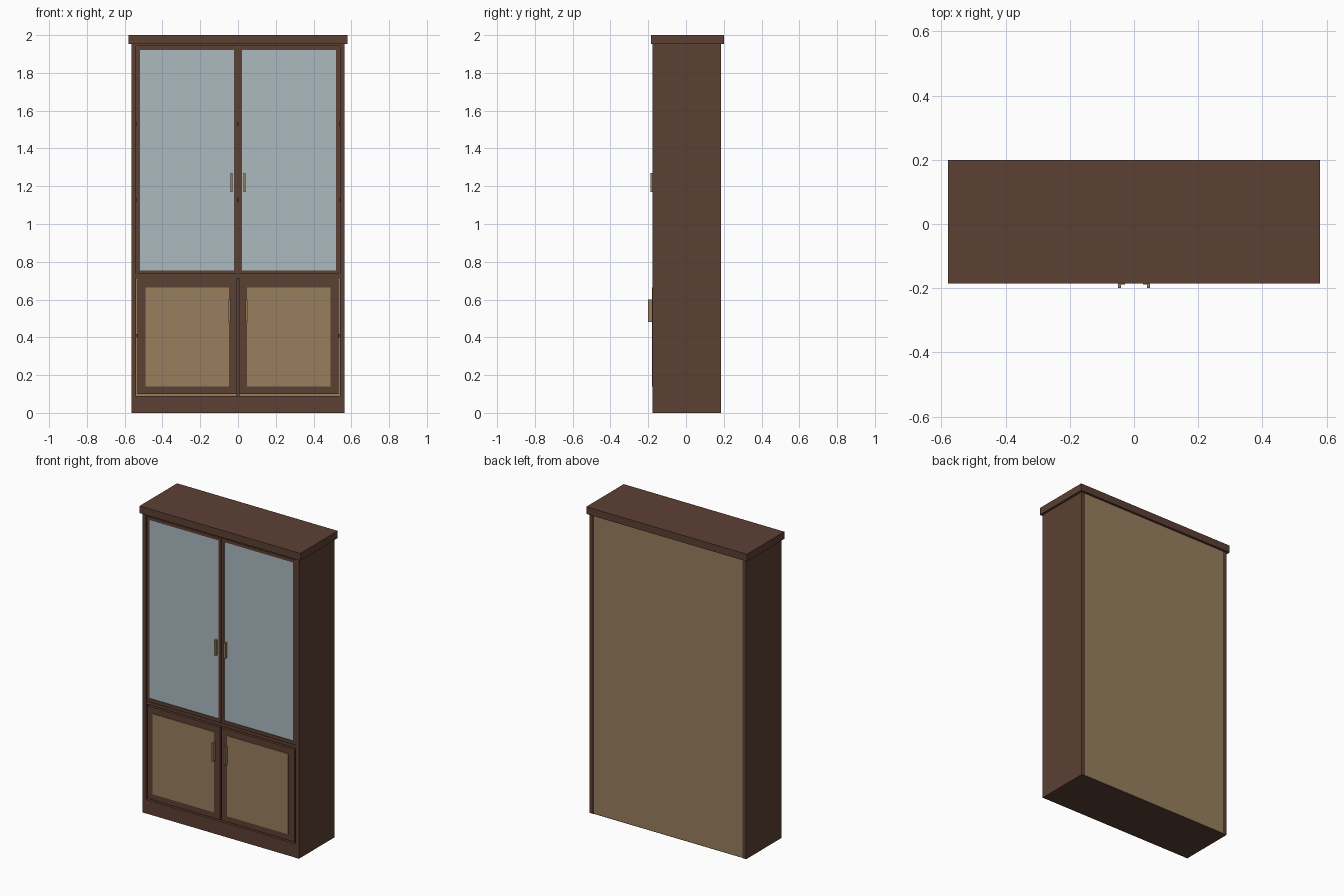
import bpy
import bmesh
from mathutils import Vector

cube = bpy.data.objects.get("Cube")
if cube:
    bpy.data.objects.remove(cube, do_unlink=True)


def material(name, colour):
    m = bpy.data.materials.new(name)
    m.use_nodes = True
    m.diffuse_color = (*colour, 1)
    m.node_tree.nodes["Principled BSDF"].inputs["Base Color"].default_value = (*colour, 1)
    return m


wood = material("dark walnut", (0.107, 0.051, 0.034))
tan = material("tan panel", (0.314, 0.209, 0.112))
glass = material("pale blue glass", (0.413, 0.491, 0.527))


def boxes(name, mat, *extents):
    """One object from boxes, each given as x, y and z ranges."""
    bm = bmesh.new()
    for ranges in extents:
        lo, hi = (Vector(c) for c in zip(*ranges))
        made = bmesh.ops.create_cube(bm, size=1)["verts"]
        bmesh.ops.scale(bm, vec=hi - lo, verts=made)
        bmesh.ops.translate(bm, vec=(lo + hi) / 2, verts=made)
    mesh = bpy.data.meshes.new(name)
    bm.to_mesh(mesh)
    bm.free()
    mesh.materials.append(mat)
    obj = bpy.data.objects.new(name, mesh)
    bpy.context.collection.objects.link(obj)
    return obj


def frame(name, x, y, z, stile, rail):
    """Rectangular door frame with an open middle."""
    (x0, x1), (z0, z1) = x, z
    inner = (x0 + stile, x1 - stile)
    return boxes(name, wood,
                 ((x0, inner[0]), y, z), ((inner[1], x1), y, z),
                 (inner, y, (z0, z0 + rail)), (inner, y, (z1 - rail, z1)))


def mirrored(side, a, b):
    return tuple(sorted((side * a, side * b)))


# Carcass
DEPTH = (-0.178, 0.186)
INNER = (-0.54, 0.54)
boxes("cornice", wood, ((-0.58, 0.58), (-0.186, 0.2), (1.953, 2)))
boxes("plinth", wood, (INNER, (-0.177, 0.183), (0, 0.09)))
boxes("middle_shelf", wood, (INNER, (-0.172, 0.17), (0.712, 0.732)))
boxes("upper_ceiling", wood, (INNER, (-0.174, 0.17), (1.942, 1.953)))
boxes("back_panel", tan, (INNER, (0.17, 0.185), (0.005, 1.953)))
boxes("centre_divider", wood, ((-0.008, 0.008), (-0.15, 0.17), (0.09, 0.712)))
boxes("inner_shelves", wood, *[(INNER, (-0.12, 0.17), (z, z + 0.018)) for z in (0.4, 1.12, 1.52)])

for word, s in (("left", 1), ("right", -1)):
    boxes(word + "_side", wood, (mirrored(s, 0.54, 0.565), DEPTH, (0, 1.953)))

    # Glazed upper door
    frame(word + "_upper_door", mirrored(s, 0.002, 0.537), (-0.174, -0.155), (0.735, 1.94), 0.018, 0.02)
    boxes(word + "_glass", glass, (mirrored(s, 0.02, 0.519), (-0.17, -0.164), (0.755, 1.92)))
    boxes(word + "_upper_handle", tan, (mirrored(s, 0.028, 0.041), (-0.189, -0.165), (1.17, 1.27)))

    # Panelled lower door
    frame(word + "_lower_door", mirrored(s, 0.006, 0.531), (-0.177, -0.157), (0.1, 0.705), 0.042, 0.04)
    boxes(word + "_lower_panel", tan, (mirrored(s, 0.048, 0.489), (-0.181, -0.16), (0.14, 0.665)))
    boxes(word + "_lower_handle", tan, (mirrored(s, 0.04, 0.05), (-0.2, -0.175), (0.48, 0.6)))
